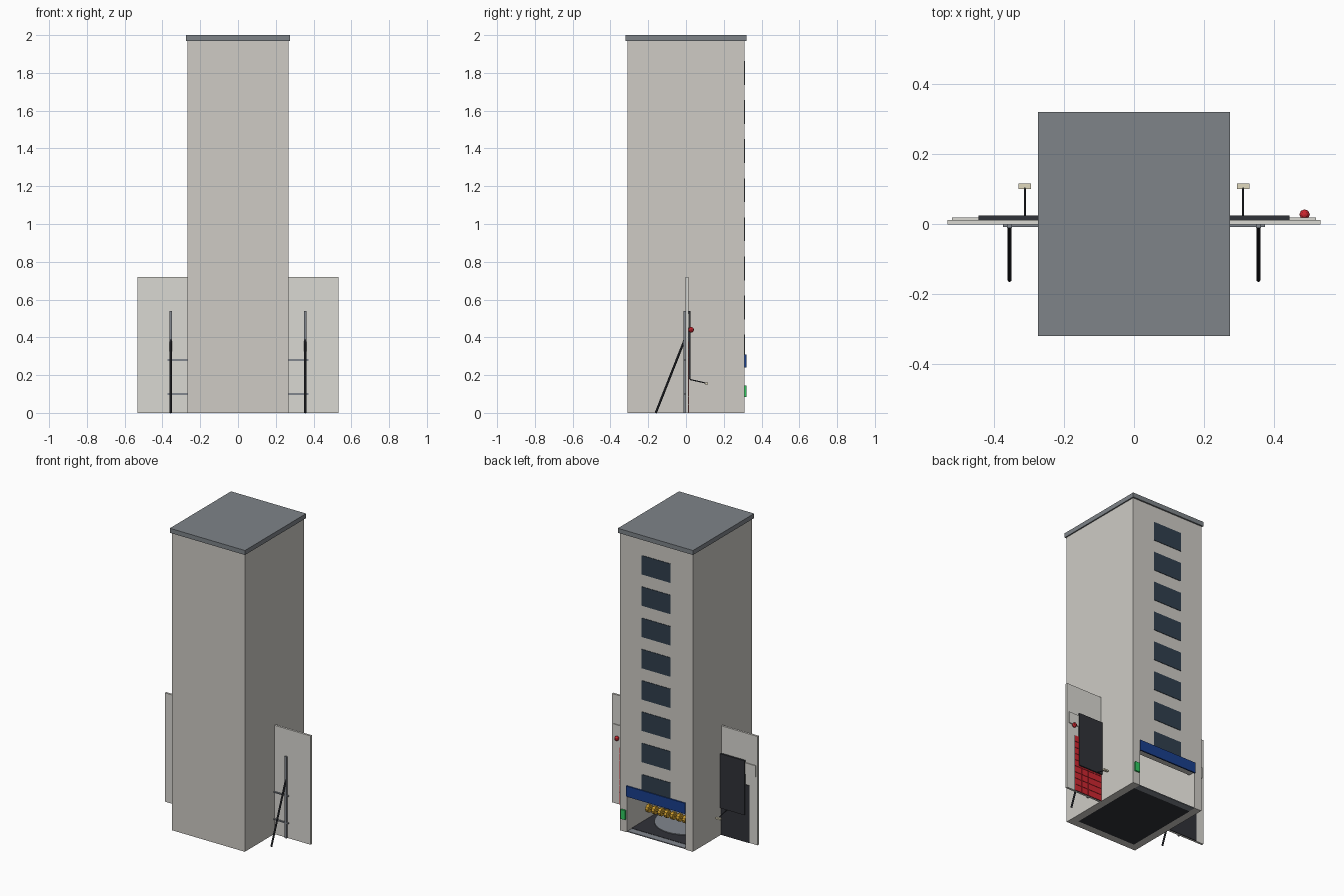
import bpy, bmesh
from mathutils import Vector

if "Cube" in bpy.data.objects:
    bpy.data.objects.remove(bpy.data.objects["Cube"])

mats = {}


def paint(ob, color):
    if color is None:
        return ob
    if color not in mats:
        m = bpy.data.materials.new("paint_%d" % len(mats))
        m.diffuse_color = (*color, 1)
        m.use_nodes = True
        m.node_tree.nodes["Principled BSDF"].inputs["Base Color"].default_value = m.diffuse_color
        mats[color] = m
    ob.data.materials.append(mats[color])
    return ob


def finish(name, bm, color):
    me = bpy.data.meshes.new(name)
    bm.to_mesh(me)
    bm.free()
    ob = bpy.data.objects.new(name, me)
    bpy.context.collection.objects.link(ob)
    return paint(ob, color)


def add_box(bm, x, y, z):
    r = bmesh.ops.create_cube(bm, size=1)
    for v in r["verts"]:
        v.co = Vector([(a + b) / 2 + c * (b - a) for (a, b), c in zip((x, y, z), v.co)])


def box(name, x, y, z, color=None):
    bm = bmesh.new()
    add_box(bm, x, y, z)
    return finish(name, bm, color)


def rod(name, a, b, r, color, sides=8):
    a, b = Vector(a), Vector(b)
    bm = bmesh.new()
    bmesh.ops.create_cone(bm, cap_ends=True, segments=sides, radius1=r, radius2=r, depth=(b - a).length)
    rot = Vector((0, 0, 1)).rotation_difference(b - a)
    for v in bm.verts:
        v.co = rot @ v.co + (a + b) / 2
    return finish(name, bm, color)


WALL = (0.62, 0.60, 0.56)
PANEL = (0.70, 0.69, 0.65)
ROOF = (0.21, 0.23, 0.25)
DARK = (0.03, 0.032, 0.04)
STEEL = (0.22, 0.24, 0.27)
GLASS = (0.03, 0.05, 0.075)
CREAM = (0.75, 0.70, 0.52)
RED = (0.62, 0.02, 0.03)
BLUE = (0.01, 0.05, 0.27)
GOLD = (0.65, 0.36, 0.03)
GREEN = (0.03, 0.6, 0.12)

# Hollow tower with a vehicle doorway in the back
tower = box("tower_shell", (-.267, .267), (-.31, .31), (0, 1.97), WALL)
for n, x, y, z in (("shaft_cutter", (-.217, .217), (-.26, .26), (-.1, 1.92)),
                   ("doorway_cutter", (-.215, .215), (.2, .4), (-.1, .25))):
    cut = box(n, x, y, z)
    cut.hide_render = True
    cut.hide_set(True)
    mod = tower.modifiers.new(n, 'BOOLEAN')
    mod.operation = 'DIFFERENCE'
    mod.solver = 'EXACT'
    mod.object = cut
box("roof_slab", (-.275, .275), (-.32, .32), (1.97, 2.0), ROOF)

# Windows up the back
bm = bmesh.new()
for i in range(8):
    z = 1.8 - i * .207
    add_box(bm, (-.105, .105), (.305, .313), (z - .063, z + .063))
finish("back_windows", bm, GLASS)

# Entrance board and exit marker
box("entrance_board", (-.215, .215), (.31, .319), (.24, .31), BLUE)
box("exit_marker", (.222, .256), (.309, .321), (.083, .145), GREEN)

# Entrance floor and turntable
box("shaft_floor", (-.217, .217), (-.26, .26), (0, .008), DARK)
box("doorway_floor", (-.215, .215), (.26, .305), (0, .006), STEEL)
rod("turntable", (0, 0, .008), (0, 0, .013), .19, STEEL, 32)

# Barrier bar with a row of small rollers
rod("barrier_bar", (-.2, .13, .1), (.2, .13, .1), .006, GOLD)
for i in range(9):
    x = -.18 + i * .045
    rod("barrier_roller", (x - .01, .13, .1), (x + .01, .13, .1), .026, GOLD, 10)

for s in (-1, 1):
    side = "right" if s > 0 else "left"

    def sx(a, b):
        return tuple(sorted((s * a, s * b)))

    # Wing wall and the sliding screen on its back
    box(side + "_wing_wall", sx(.262, .533), (-.002, .012), (0, .72), PANEL)
    box(side + "_screen", sx(.267, .445), (.012, .024), (.18, .54), DARK)
    box(side + "_control_box", sx(.44, .52), (.01, .018), (.45, .525), PANEL)

    # Front post, rails and slanted brace
    box(side + "_post", sx(.349, .363), (-.012, -.001), (0, .54), STEEL)
    for z in (.1, .28):
        box(side + "_rail", sx(.262, .374), (-.009, -.002), (z - .004, z + .004), STEEL)
    rod(side + "_brace", (s * .356, -.16, 0), (s * .356, -.004, .395), .006, DARK)

    # Lamp on an arm below the screen
    rod(side + "_lamp_arm", (s * .312, .02, .177), (s * .312, .104, .158), .003, DARK)
    box(side + "_lamp_head", sx(.295, .331), (.1, .116), (.15, .16), CREAM)

# Dark door on the left, red tiled panel on the right
box("left_door", (-.475, -.267), (.011, .016), (0, .38), DARK)
box("right_tile_backing", (.267, .475), (.011, .013), (0, .38), DARK)
bm = bmesh.new()
w, h = .208 / 4, .38 / 9
for i in range(4):
    for j in range(9):
        x, z = .267 + i * w, j * h
        add_box(bm, (x + .001, x + w - .001), (.012, .016), (z + .001, z + h - .001))
finish("right_red_tiles", bm, RED)

# Alarm ball
bm = bmesh.new()
bmesh.ops.create_uvsphere(bm, u_segments=8, v_segments=6, radius=.015)
for v in bm.verts:
    v.co += Vector((.488, .027, .44))
finish("alarm_ball", bm, RED)
